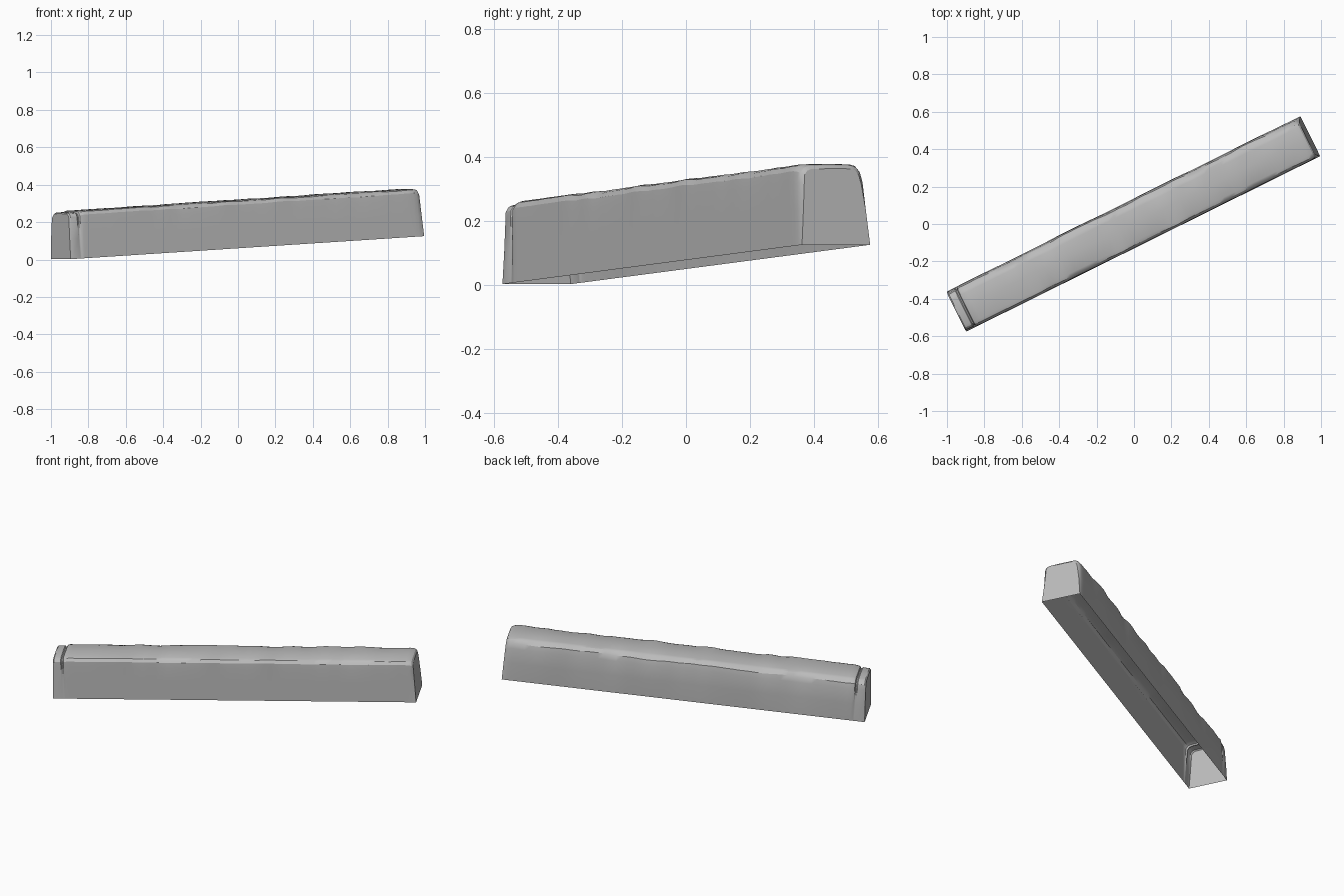
import bpy, bmesh, math, random
from mathutils import Vector

old = bpy.data.objects.get("Cube")
if old:
    bpy.data.objects.remove(old, do_unlink=True)
random.seed(7)

# One plain stone grey
stone = bpy.data.materials.new("stone grey")
GREY = (0.5, 0.5, 0.5, 1)
stone.diffuse_color = GREY
stone.use_nodes = True
bsdf = stone.node_tree.nodes["Principled BSDF"]
bsdf.inputs["Base Color"].default_value = GREY
bsdf.inputs["Roughness"].default_value = 0.9

# Beam frame: along its length, across it, and up through it
ORIGIN = Vector((-0.9475, -0.4675, 0.002))
along = Vector((1.89, 0.937, 0.123))
LENGTH = along.length
along.normalize()
across = Vector((-along.y, along.x, 0)).normalized()
up = along.cross(across)
H = 0.256

# Open cross-section (across, height, wear amount), front foot to back foot
PROFILE = [(-0.119, 0, 0), (-0.118, 0.11, 0), (-0.118, 0.2, 0.1),
           (-0.116, 0.232, 0.6), (-0.104, 0.248, 0.9), (-0.088, 0.254, 0.4),
           (0, 0.256, 0.1), (0.07, 0.255, 0.3), (0.088, 0.25, 0.7),
           (0.106, 0.232, 1.0), (0.114, 0.2, 0.6), (0.119, 0.11, 0.2), (0.119, 0, 0)]


def wear(n):
    """Smoothly varying random chipping along the beam."""
    raw = [random.uniform(-1, 1) for _ in range(n + 2)]
    return [(raw[i] + 2 * raw[i + 1] + raw[i + 2]) / 4 for i in range(n)]


def section(u, shrink=0.0, slope=0.0, front=0.0, back=0.0):
    """One ring of points; shrink pulls in the upper part, slope leans the ring."""
    pts = []
    for v, w, k in PROFILE:
        t = w / H
        chip = front if v < 0 else back
        v2 = v * (1 - shrink * min(1, t * 1.3)) * (1 - 0.05 * k * chip)
        w2 = w * (1 - shrink * 0.5 * t) - 0.007 * k * chip
        if v > 0.1:
            v2 += 0.004 * math.sin(u * 11) * t + 0.004 * t * math.sin(math.pi * u / LENGTH)
        pts.append(ORIGIN + along * (u + slope * t) + across * v2 + up * w2)
    return pts


# Worn end cap, narrow groove, long body, rounded far end
rings = [section(0, 0.10, 0.010), section(0.012, 0.06, 0.005),
         section(0.055, 0.05), section(0.060, 0.09), section(0.066, 0.09),
         section(0.071, 0.03), section(0.085, 0.0)]
COUNT = 56
front_wear, back_wear = wear(COUNT), wear(COUNT)
for i in range(COUNT):
    u = 0.11 + (LENGTH - 0.16) * i / (COUNT - 1)
    rings.append(section(u, front=front_wear[i], back=back_wear[i]))
rings += [section(LENGTH - 0.028, 0.015), section(LENGTH - 0.014, 0.05, -0.002),
          section(LENGTH, 0.13, -0.008)]

# Skin the rings into a shell that stays open underneath
bm = bmesh.new()
grid = [[bm.verts.new(p) for p in ring] for ring in rings]
for a, b in zip(grid, grid[1:]):
    for j in range(len(PROFILE) - 1):
        bm.faces.new((a[j], b[j], b[j + 1], a[j + 1]))
bm.faces.new(grid[0])
bm.faces.new(list(reversed(grid[-1])))

mesh = bpy.data.meshes.new("stone_beam")
bm.to_mesh(mesh)
bm.free()
mesh.materials.append(stone)
beam = bpy.data.objects.new("stone_beam", mesh)
bpy.context.collection.objects.link(beam)


def select_only(obj):
    bpy.ops.object.select_all(action='DESELECT')
    obj.select_set(True)
    bpy.context.view_layer.objects.active = obj


select_only(beam)
bpy.ops.object.shade_smooth_by_angle(angle=math.radians(30))
